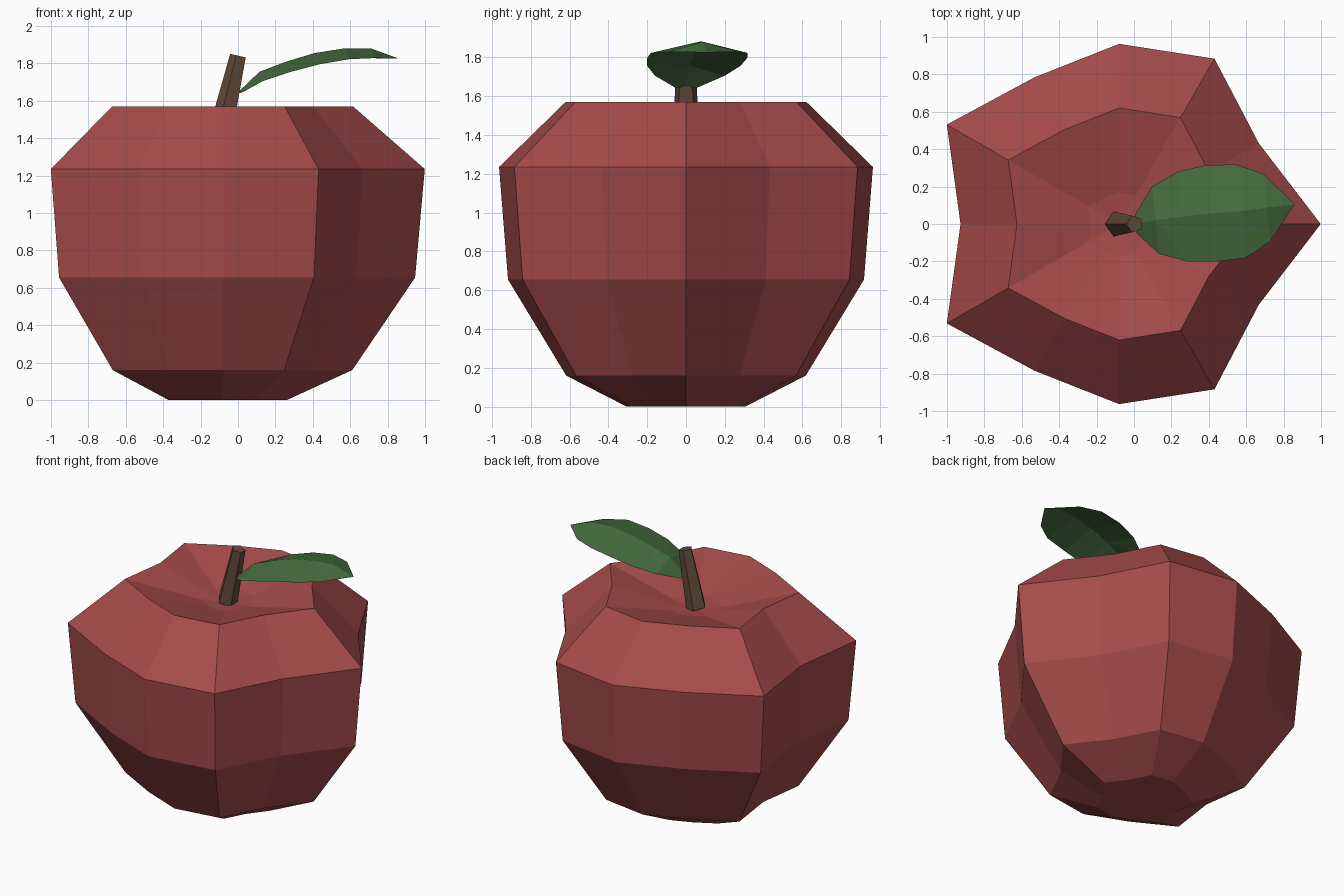
import bpy, math
from math import sin, cos, radians

if "Cube" in bpy.data.objects:
    bpy.data.objects.remove(bpy.data.objects["Cube"])

CX = -0.08  # axis of the fruit


def make(name, verts, faces, color):
    me = bpy.data.meshes.new(name)
    me.from_pydata(verts, [], faces)
    me.update()
    ob = bpy.data.objects.new(name, me)
    bpy.context.collection.objects.link(ob)
    mat = bpy.data.materials.new(name + "_colour")
    mat.diffuse_color = (*color, 1)
    mat.use_nodes = True
    mat.node_tree.nodes["Principled BSDF"].inputs["Base Color"].default_value = mat.diffuse_color
    me.materials.append(mat)
    return ob


def bridge(rings, n):
    return [(r * n + i, r * n + (i + 1) % n, (r + 1) * n + (i + 1) % n, (r + 1) * n + i)
            for r in range(rings - 1) for i in range(n)]


# Fruit: 12-sided lathe whose radius swells into five lobes
profile = [(0.305, 0), (0.617, 0.16), (0.917, 0.655), (0.963, 1.235),
           (0.62, 1.57), (0.17, 1.445)]
n = 12
verts = []
for r, z in profile:
    for i in range(n):
        a = radians(30 * i)
        k = r * (1 + 0.12 * cos(5 * a))
        verts.append((CX + k * cos(a), k * sin(a), z))
faces = bridge(len(profile), n)
faces.append(tuple(reversed(range(n))))
top = (len(profile) - 1) * n
verts.append((CX, 0, 1.425))
faces += [(top + i, top + (i + 1) % n, len(verts) - 1) for i in range(n)]
make("fruit_body", verts, faces, (0.38, 0.07, 0.07))

# Stem: leaning five-sided tapered post, top cut square to its axis
lean = math.atan(0.23)
verts = []
for x, z, r in [(-0.087, 1.435, 0.07), (0.004, 1.84, 0.047)]:
    for i in range(5):
        a = radians(180 + 72 * i)
        verts.append((x + r * cos(a) * cos(lean), r * sin(a), z - r * cos(a) * sin(lean)))
make("stem", verts, bridge(2, 5) + [(4, 3, 2, 1, 0), (5, 6, 7, 8, 9)], (0.12, 0.07, 0.04))

# Leaf: arched midrib with drooping sides; stations are (x, y, z, half width, droop)
stations = [(0.01, 0.0, 1.655, 0.05, 0.015), (0.115, 0.02, 1.755, 0.18, 0.05),
            (0.26, 0.04, 1.81, 0.24, 0.055), (0.41, 0.057, 1.855, 0.258, 0.06),
            (0.57, 0.068, 1.88, 0.25, 0.058), (0.71, 0.088, 1.88, 0.18, 0.052)]
verts = []
for x, y, z, w, d in stations:
    verts += [(x + 0.1 * w, y - w, z - d), (x, y, z), (x - 0.1 * w, y + w, z - d)]
tip = len(verts)
verts.append((0.86, 0.105, 1.825))
faces = []
for s in range(len(stations) - 1):
    a, b = 3 * s, 3 * s + 3
    faces += [(a, b, a + 1), (b, b + 1, a + 1), (a + 1, b + 1, a + 2), (b + 1, b + 2, a + 2)]
faces += [(tip - 3, tip, tip - 2), (tip - 2, tip, tip - 1)]
make("leaf", verts, faces, (0.06, 0.15, 0.05))
